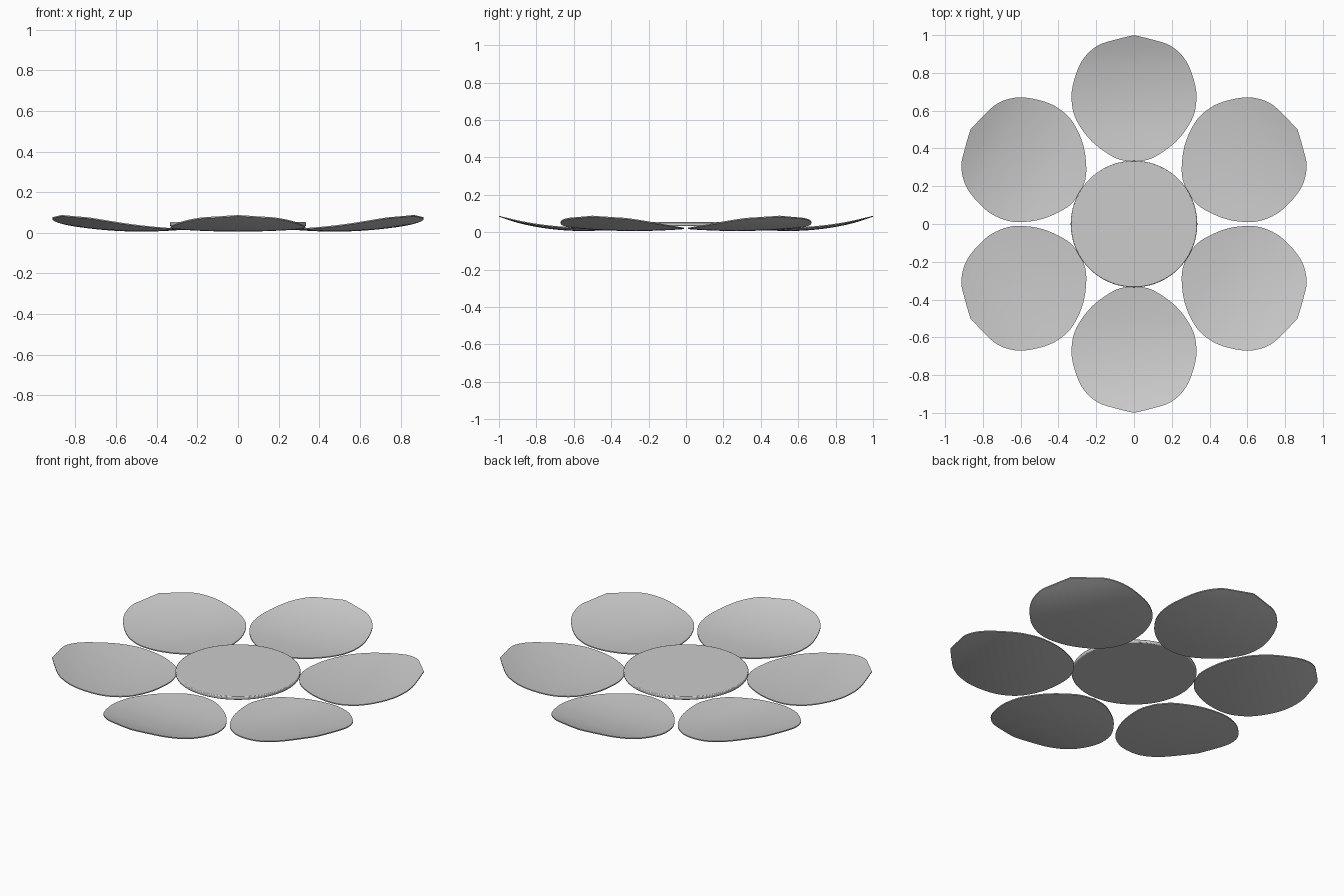
import bpy, bmesh, math
from mathutils import Vector, Matrix

if "Cube" in bpy.data.objects:
    bpy.data.objects.remove(bpy.data.objects["Cube"])

# Half outline of a petal pointing along +y (x, y), tip to base
HALF = [(0, 1.0), (0.09, 0.978), (0.195, 0.943), (0.278, 0.86), (0.325, 0.73),
        (0.328, 0.63), (0.30, 0.54), (0.22, 0.434), (0.10, 0.35), (0, 0.328)]
# Height along the petal's centre line (distance from centre, z)
RISE = [(0.30, 0.026), (0.42, 0.017), (0.55, 0.012), (0.68, 0.018),
        (0.80, 0.034), (0.90, 0.056), (1.0, 0.088)]
CUP = 0.12
THICK = 0.006
RINGS = 9


def catmull(a, b, c, d, t):
    return 0.5 * (2 * b + (c - a) * t + (2 * a - 5 * b + 4 * c - d) * t * t
                  + (3 * b - a - 3 * c + d) * t ** 3)


def smooth_path(points, steps):
    p = [Vector(q) for q in points]
    p = [2 * p[0] - p[1]] + p + [2 * p[-1] - p[-2]]
    out = [catmull(*p[i:i + 4], k / steps)
           for i in range(len(p) - 3) for k in range(steps)]
    return out + [p[-2]]


RISE_FINE = smooth_path(RISE, 8)


def height(x, y):
    for a, b in zip(RISE_FINE, RISE_FINE[1:]):
        if y <= b.x:
            break
    t = (y - a.x) / (b.x - a.x)
    return a.y + (b.y - a.y) * t + CUP * x * x


def finish(bm, name):
    bmesh.ops.recalc_face_normals(bm, faces=bm.faces[:])
    mesh = bpy.data.meshes.new(name)
    bm.to_mesh(mesh)
    bm.free()
    obj = bpy.data.objects.new(name, mesh)
    bpy.context.collection.objects.link(obj)
    bpy.context.view_layer.objects.active = obj
    obj.select_set(True)
    bpy.ops.object.shade_smooth_by_angle(angle=math.radians(40))
    obj.select_set(False)
    return obj


# Thin cupped petals, built from concentric rings inside the outline
def petal(name, angle):
    half = smooth_path(HALF, 4)
    outline = half + [Vector((-p.x, p.y)) for p in half[-2:0:-1]]
    n = len(outline)
    mid = Vector((0, 0.66))
    bm = bmesh.new()

    def skin(drop):
        rings = []
        for r in range(1, RINGS + 1):
            pts = [mid + (p - mid) * (r / RINGS) for p in outline]
            rings.append([bm.verts.new((p.x, p.y, height(p.x, p.y) - drop)) for p in pts])
        hub = bm.verts.new((mid.x, mid.y, height(*mid) - drop))
        for j in range(n):
            k = (j + 1) % n
            bm.faces.new((hub, rings[0][j], rings[0][k]))
            for a, b in zip(rings, rings[1:]):
                bm.faces.new((a[j], b[j], b[k], a[k]))
        return rings[-1]

    top, bottom = skin(0), skin(THICK)
    for j in range(n):
        k = (j + 1) % n
        bm.faces.new((top[j], bottom[j], bottom[k], top[k]))
    bm.transform(Matrix.Rotation(angle, 4, 'Z'))
    return finish(bm, name)


for i in range(6):
    petal(f"petal_{i + 1}", math.radians(60 * i))

# Flat round flower centre with a softened rim
bm = bmesh.new()
bmesh.ops.create_cone(bm, cap_ends=True, segments=96, radius1=0.335,
                      radius2=0.335, depth=0.02,
                      matrix=Matrix.Translation((0, 0, 0.043)))
centre = finish(bm, "flower_centre")
bevel = centre.modifiers.new("rim", 'BEVEL')
bevel.width = 0.005
bevel.segments = 2
